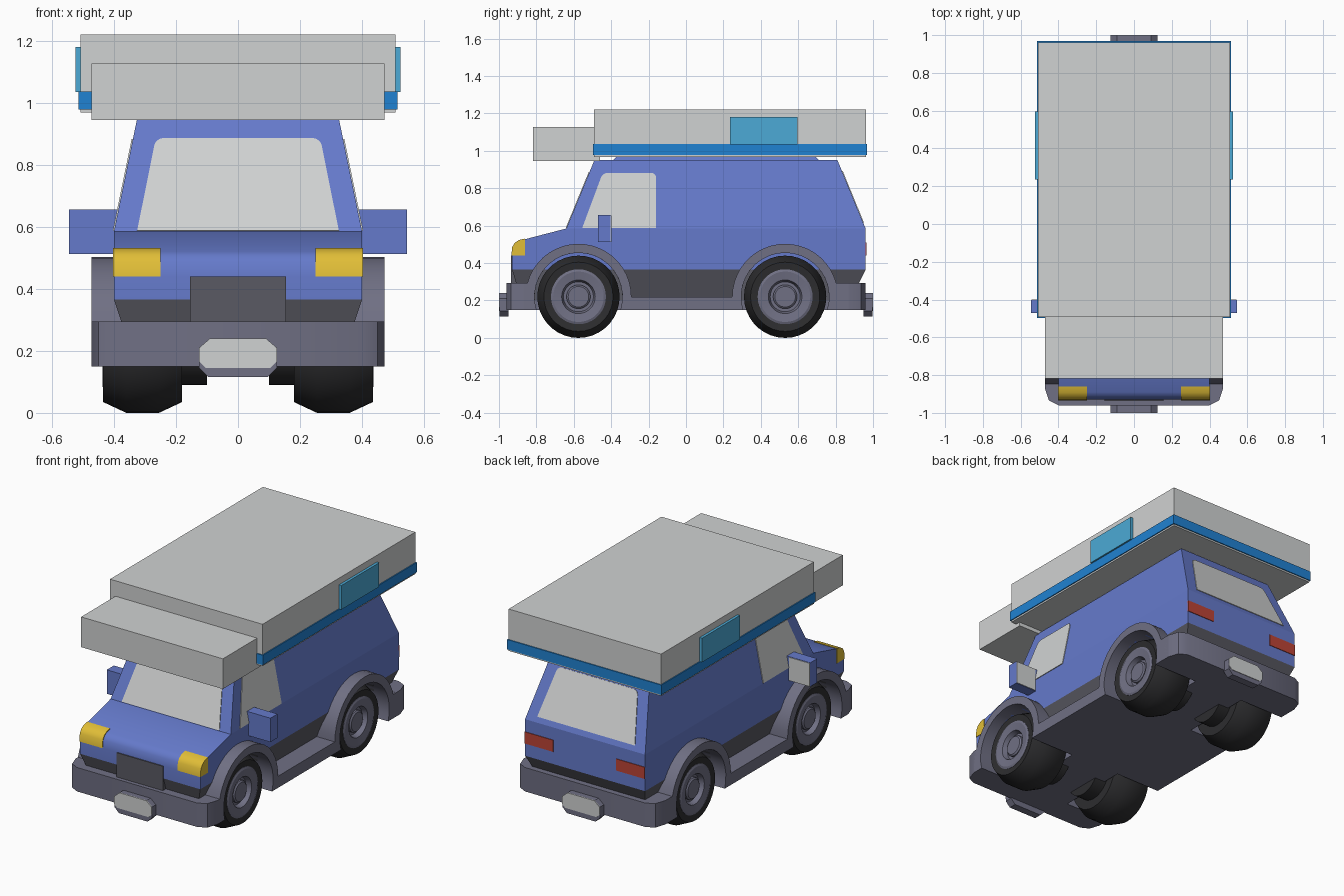
import bpy, bmesh, math
from mathutils import Vector

if "Cube" in bpy.data.objects:
    bpy.data.objects.remove(bpy.data.objects["Cube"])


def mat(name, r, g, b):
    m = bpy.data.materials.new(name)
    lin = [((c / 255 + 0.055) / 1.055) ** 2.4 for c in (r, g, b)]
    m.diffuse_color = (*lin, 1)
    m.use_nodes = True
    m.node_tree.nodes["Principled BSDF"].inputs["Base Color"].default_value = m.diffuse_color
    return m


BLUE = mat("body blue", 101, 122, 203)
GREY = mat("pale grey", 208, 210, 210)
CHASSIS = mat("chassis grey", 112, 112, 132)
TRIM = mat("dark trim", 90, 90, 99)
TYRE = mat("tyre black", 45, 45, 47)
YELLOW = mat("headlight yellow", 225, 190, 55)
RED = mat("taillight red", 188, 68, 54)
BAND = mat("band blue", 32, 130, 210)
PANEL = mat("panel light blue", 76, 170, 214)


def activate(ob):
    bpy.ops.object.select_all(action='DESELECT')
    ob.select_set(True)
    bpy.context.view_layer.objects.active = ob


def finish(name, bm, material, smooth=None):
    bmesh.ops.recalc_face_normals(bm, faces=bm.faces[:])
    me = bpy.data.meshes.new(name)
    bm.to_mesh(me)
    bm.free()
    ob = bpy.data.objects.new(name, me)
    bpy.context.collection.objects.link(ob)
    if material:
        me.materials.append(material)
    if smooth:
        activate(ob)
        bpy.ops.object.shade_smooth_by_angle(angle=math.radians(smooth))
    return ob


def prism(name, pts, vec, material, smooth=None, round_top=0):
    """Flat polygon pushed along vec; optionally rounds its highest corners."""
    bm = bmesh.new()
    bm.faces.new([bm.verts.new(p) for p in pts])
    if round_top:
        top = max(v.co.z for v in bm.verts)
        vs = [v for v in bm.verts if v.co.z > top - 0.001]
        bmesh.ops.bevel(bm, geom=vs, offset=round_top, segments=3, profile=0.5, affect='VERTICES')
    ext = bmesh.ops.extrude_face_region(bm, geom=bm.faces[:], use_keep_orig=True)
    bmesh.ops.translate(bm, vec=vec, verts=[g for g in ext['geom'] if isinstance(g, bmesh.types.BMVert)])
    return finish(name, bm, material, smooth)


def box(name, x0, x1, y0, y1, z0, z1, material):
    return prism(name, [(x0, y0, z0), (x1, y0, z0), (x1, y1, z0), (x0, y1, z0)], (0, 0, z1 - z0), material)


def loft(name, rings, material):
    """Stacked rectangles: (z, half width, front y, back y)."""
    bm = bmesh.new()
    rows = [[bm.verts.new(p) for p in ((-x, a, z), (x, a, z), (x, b, z), (-x, b, z))] for z, x, a, b in rings]
    for lo, hi in zip(rows, rows[1:]):
        for i in range(4):
            j = (i + 1) % 4
            bm.faces.new((lo[i], lo[j], hi[j], hi[i]))
    bm.faces.new(rows[0])
    bm.faces.new(rows[-1])
    return finish(name, bm, material)


def lathe(name, profile, s, y, z, material, n=36):
    """Closed (x, r) outline spun about the x axis."""
    bm = bmesh.new()
    angles = [2 * math.pi * k / n for k in range(n)]
    rows = [[bm.verts.new((s * x, y + r * math.cos(a), z + r * math.sin(a))) for x, r in profile] for a in angles]
    m = len(profile)
    for k in range(n):
        p, q = rows[k], rows[(k + 1) % n]
        for i in range(m):
            bm.faces.new((p[i], p[(i + 1) % m], q[(i + 1) % m], q[i]))
    bmesh.ops.remove_doubles(bm, verts=bm.verts[:], dist=0.0001)
    return finish(name, bm, material, 30)


AXLES = {"front": -0.575, "rear": 0.53}
WZ = 0.22

# Body shell, dark lower trim, cabin and roof
lower = loft("lower_body", [(0.365, 0.40, -0.93, 0.96), (0.44, 0.40, -0.93, 0.96), (0.485, 0.40, -0.925, 0.96),
                            (0.507, 0.40, -0.91, 0.96), (0.52, 0.40, -0.89, 0.96), (0.585, 0.40, -0.64, 0.96)], BLUE)
trim = loft("lower_trim", [(0.20, 0.345, -0.88, 0.88), (0.365, 0.40, -0.93, 0.96)], TRIM)
loft("cabin", [(0.585, 0.40, -0.64, 0.96), (0.95, 0.325, -0.49, 0.81)], BLUE)
loft("roof_cap", [(0.95, 0.31, -0.39, 0.71), (0.972, 0.29, -0.37, 0.69)], BLUE)

# Wheel wells cut from the body
for s in (1, -1):
    for y in AXLES.values():
        circle = [2 * math.pi * k / 36 for k in range(36)]
        cut = prism("well_cutter", [(s * 0.17, y + 0.235 * math.cos(a), WZ + 0.235 * math.sin(a)) for a in circle],
                    (s * 0.43, 0, 0), None)
        cut.hide_render = True
        for ob in (lower, trim):
            md = ob.modifiers.new("well", 'BOOLEAN')
            md.operation, md.solver, md.object = 'DIFFERENCE', 'EXACT', cut
            activate(ob)
            bpy.ops.object.modifier_apply(modifier="well")
        bpy.data.objects.remove(cut)
activate(lower)
bpy.ops.object.shade_smooth_by_angle(angle=math.radians(32))


# Chassis sides with flared arches, floor and bumpers
def arc(yc, r, z_left, z_right, n=20):
    a0, a1 = math.asin((z_left - WZ) / r), math.pi - math.asin((z_right - WZ) / r)
    angles = [a0 + (a1 - a0) * k / n for k in range(n + 1)]
    return [(yc - r * math.cos(a), WZ + r * math.sin(a)) for a in angles]


fa, ra = AXLES["front"], AXLES["rear"]
side = [(-0.87, 0.15)] + arc(fa, 0.235, 0.15, 0.15) + arc(ra, 0.235, 0.15, 0.15) + [(0.87, 0.15), (0.87, 0.293)]
side += arc(ra, 0.283, 0.22, 0.293)[::-1] + arc(fa, 0.283, 0.293, 0.22)[::-1] + [(-0.87, 0.293)]
for s, tag in ((1, "right"), (-1, "left")):
    prism(f"fender_sill_{tag}", [(s * 0.17, y, z) for y, z in side], (s * 0.302, 0, 0), CHASSIS, smooth=30)
box("floor", -0.17, 0.17, -0.87, 0.87, 0.15, 0.29, CHASSIS)
half = [(0.472, 0.83), (0.472, 0.87), (0.45, 0.935), (0.40, 0.96)]
plan = half + [(-x, y) for x, y in half[::-1]]
octa = [(0.125, 0.165), (0.125, 0.21), (0.09, 0.24), (-0.09, 0.24),
        (-0.125, 0.21), (-0.125, 0.165), (-0.105, 0.145), (0.105, 0.145)]
mount = octa[:6] + [(-0.125, 0.145), (-0.095, 0.115), (0.095, 0.115), (0.125, 0.145)]
for d, tag in ((-1, "front"), (1, "rear")):
    prism(f"{tag}_bumper", [(x, d * y, 0.15) for x, y in plan], (0, 0, 0.144), CHASSIS, smooth=30)
    # Number plate on its mount
    prism(f"{tag}_plate_mount", [(x, d * 0.95, z) for x, z in mount], (0, d * 0.047, 0), CHASSIS)
    prism(f"{tag}_plate", [(x, d * 0.994, z) for x, z in octa], (0, d * 0.006, 0), GREY)

# Wheels: tyre, rim and hub
tyre = [(0.18, 0.12), (0.18, 0.185), (0.255, 0.22), (0.36, 0.22), (0.435, 0.185), (0.43, 0.145), (0.41, 0.12)]
rim = [(0.30, 0.05), (0.30, 0.147), (0.432, 0.147), (0.437, 0.135), (0.43, 0.09), (0.40, 0.08), (0.40, 0.05)]
hub = [(0.30, 0.0), (0.30, 0.064), (0.415, 0.064), (0.422, 0.055), (0.422, 0.0)]
axle = [(0.10, 0.0), (0.10, 0.13), (0.31, 0.13), (0.31, 0.0)]
for s, side_name in ((1, "right"), (-1, "left")):
    for end, y in AXLES.items():
        for part, prof, m in (("tyre", tyre, TYRE), ("rim", rim, CHASSIS), ("hub", hub, CHASSIS), ("axle", axle, TYRE)):
            lathe(f"{end}_{side_name}_{part}", prof, s, y, WZ, m)


# Windows as thin plates on the sloping cabin
def slope(z):
    return (z - 0.585) / 0.365


def window(name, pts, normal):
    n = Vector(normal).normalized()
    prism(name, [Vector(p) - n * 0.003 for p in pts], n * 0.007, GREY, round_top=0.025)


for name, y0, dy, z0, z1 in (("windshield", -0.64, 0.15, 0.587, 0.885), ("rear_window", 0.96, -0.15, 0.615, 0.89)):
    ya, yb = y0 + dy * slope(z0), y0 + dy * slope(z1)
    window(name, [(-0.325, ya, z0), (0.325, ya, z0), (0.265, yb, z1), (-0.265, yb, z1)], (0, -dy * 0.365 / 0.15, 0.15))

for s, tag in ((1, "right"), (-1, "left")):
    outline = [(-0.555, 0.587), (-0.16, 0.587), (-0.16, 0.882), (-0.445, 0.882)]
    window(f"side_window_{tag}", [(s * (0.40 - 0.075 * slope(z)), y, z) for y, z in outline], (s * 0.365, 0, 0.075))
    # Lights
    lamp = [(-0.934, 0.44), (-0.86, 0.44), (-0.86, 0.531), (-0.892, 0.524), (-0.914, 0.51), (-0.929, 0.487)]
    prism(f"headlight_{tag}", [(s * 0.25, y, z) for y, z in lamp], (s * 0.153, 0, 0), YELLOW, smooth=35)
    box(f"taillight_{tag}", s * 0.21, s * 0.40, 0.956, 0.964, 0.44, 0.51, RED)
    # Door mirrors
    box(f"mirror_{tag}", s * 0.37, s * 0.545, -0.47, -0.403, 0.512, 0.656, BLUE)
    box(f"mirror_glass_{tag}", s * 0.405, s * 0.543, -0.404, -0.399, 0.514, 0.654, GREY)
    # Side panel on the roof box
    box(f"roof_side_panel_{tag}", s * 0.50, s * 0.524, 0.235, 0.595, 1.035, 1.18, PANEL)

box("grille", -0.155, 0.155, -0.936, -0.89, 0.28, 0.44, TRIM)

# Roof load
box("roof_box", -0.508, 0.508, -0.492, 0.962, 0.968, 1.22, GREY)
box("front_roof_box", -0.472, 0.472, -0.818, -0.46, 0.945, 1.127, GREY)
box("roof_band", -0.514, 0.514, -0.498, 0.968, 0.978, 1.037, BAND)
